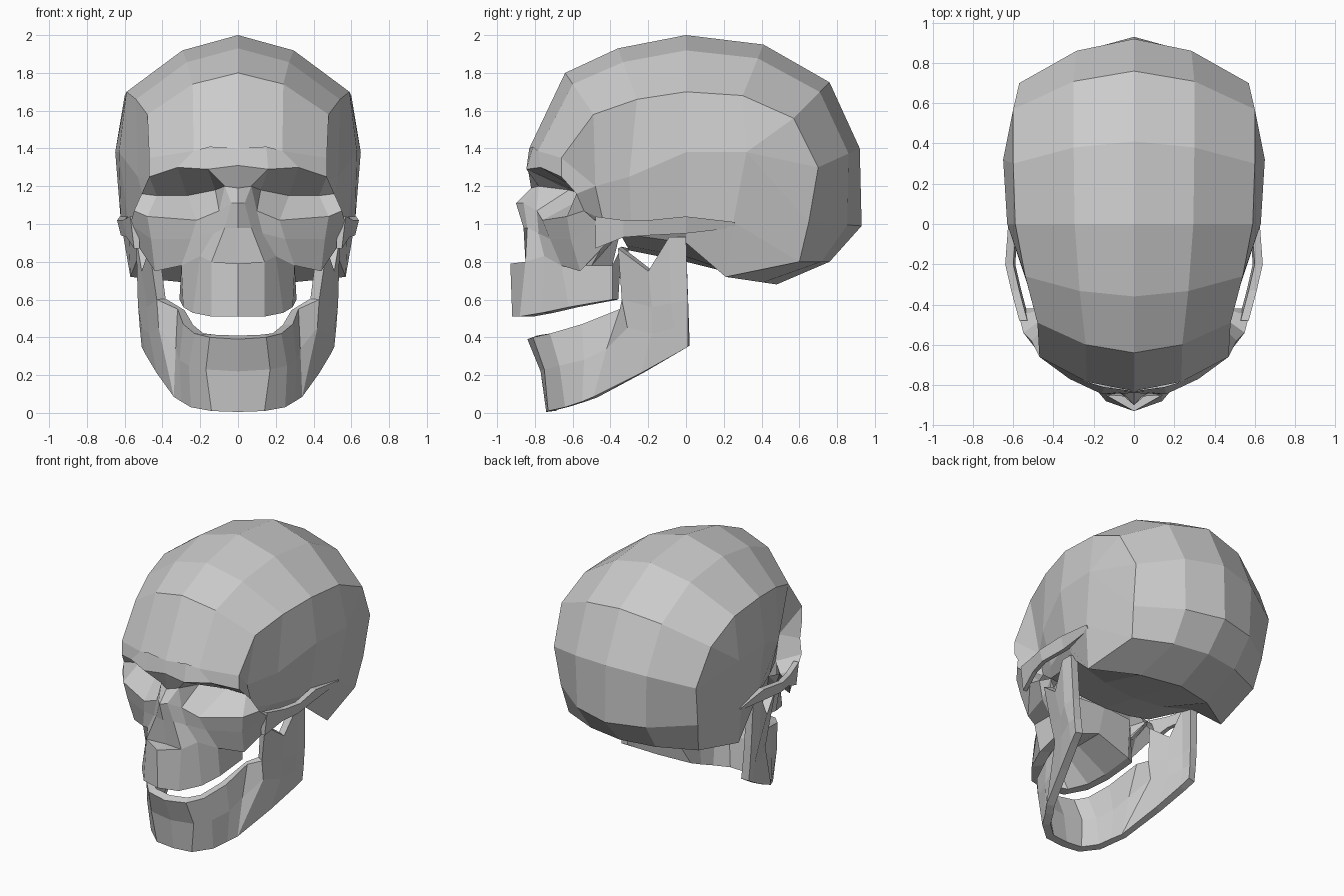
import bpy
import bmesh
from mathutils import Vector

if "Cube" in bpy.data.objects:
    bpy.data.objects.remove(bpy.data.objects["Cube"])

bone = bpy.data.materials.new("bone_grey")
bone.use_nodes = True
colour = (.6, .6, .6, 1)
bone.diffuse_color = colour
bone.node_tree.nodes["Principled BSDF"].inputs["Base Color"].default_value = colour


def skin(bm, rows, centre=(0, 0, 1.1), closed=False):
    """Span quads between rows of points, facing away from a centre.
    Repeated points collapse quads to triangles."""
    faces = []
    for near, far in zip(rows, rows[1:]):
        count = len(near)
        for i in range(count if closed else count - 1):
            j = (i + 1) % count
            corners = list(dict.fromkeys(
                tuple(p) for p in (near[i], near[j], far[j], far[i])))
            if len(corners) > 2:
                face = bm.faces.new([bm.verts.new(p) for p in corners])
                face.normal_update()
                faces.append(face)
    outward = sum(
        f.normal.dot(f.calc_center_median() - Vector(centre)) * f.calc_area()
        for f in faces)
    if outward < 0:
        for face in faces:
            face.normal_flip()


def finish(bm, name, thickness=None):
    """Weld one half, mirror it and optionally give it thickness."""
    bmesh.ops.remove_doubles(bm, verts=bm.verts, dist=.001)
    mesh = bpy.data.meshes.new(name)
    bm.to_mesh(mesh)
    bm.free()
    mesh.materials.append(bone)
    part = bpy.data.objects.new(name, mesh)
    bpy.context.collection.objects.link(part)
    mirror = part.modifiers.new("mirror", "MIRROR")
    mirror.use_axis[0] = True
    mirror.merge_threshold = .002
    if thickness:
        solid = part.modifiers.new("thickness", "SOLIDIFY")
        solid.thickness = thickness
        solid.offset = -1


# Cranium: midline profile (y, z) and the temporal ridge beside it
midline = [(-.83, 1.4), (-.64, 1.8), (-.36, 1.93), (0, 2), (.41, 1.95),
           (.76, 1.75), (.92, 1.4), (.93, .99), (.76, .8), (.48, .68),
           (0, .8), (-.3, .86)]
ridge = [(.47, -.66, 1.35), (.48, -.49, 1.58), (.54, -.26, 1.66),
         (.59, 0, 1.7), (.6, .3, 1.68), (.6, .57, 1.56), (.57, .7, 1.3),
         (.55, .65, 1.01), (.52, .6, .8), (.57, .21, .72),
         (.5, 0, .9), (.42, -.35, .95)]
vault = []
for (y, z), edge in zip(midline, ridge):
    middle = Vector((0, y, z))
    between = middle.lerp(Vector(edge), .27)
    between.x = edge[0] / 2
    vault.append([middle, between, edge])
bm = bmesh.new()
skin(bm, vault)

# Temples: fan from the ridge to the side, then down to the base
temple = (.41, -.48, 1.2)
side_front = (.53, -.3, 1.25)
side_mid = (.63, 0, 1.38)
side_back = (.65, .32, 1.38)
temple_low = (.41, -.44, 1.02)
ear = (.62, .25, 1.01)
low = [temple_low, (.47, -.29, 1), (.58, 0, 1), ear]
skin(bm, [ridge[:10], [temple, temple, side_front, side_mid] + [side_back] * 4 + [ear] * 2])
skin(bm, [[temple, side_front, side_mid, side_back], low])
skin(bm, [low, [ridge[-1], ridge[-1], ridge[-2], ridge[-3]]])
finish(bm, "cranium")

# Brow
bm = bmesh.new()
brow = [(0, -.84, 1.31), (.16, -.845, 1.29), (.32, -.77, 1.3), (.47, -.66, 1.25)]
skin(bm, [[vault[0][0], (.15, -.81, 1.41), vault[0][1], ridge[0]], brow])

# Nose bridge and opening
nasion = (0, -.82, 1.19)
nose_tip = (0, -.9, 1.11)
bridge = (.07, -.78, 1.2)
rim = [(.035, -.86, 1.11), (.1, -.79, 1.07), (.22, -.76, 1.02),
       (.48, -.63, 1.04), (.55, -.54, 1.07)]
cheek = [(.07, -.84, .98), (.13, -.78, .95), (.25, -.72, .92),
         (.46, -.61, .92), (.57, -.46, 1)]
cheek_low = [(.14, -.85, .8), (.2, -.75, .83), (.3, -.66, .78),
             (.44, -.56, .75), (.54, -.42, .9)]
nose_base = (0, -.82, .79)
skin(bm, [brow[:2], [nasion, bridge]])
skin(bm, [[nasion, bridge, bridge], [nose_tip, rim[0], rim[1]]])
skin(bm, [[nose_tip, (0, -.86, .98), nose_base], [rim[0], cheek[0], cheek_low[0]]])

# Eye sockets: roof and floor meeting at the back
outer_rim = (.51, -.58, 1.16)
socket_back = [bridge, (.12, -.62, 1.18), (.27, -.52, 1.15), (.43, -.52, 1.15), outer_rim]
skin(bm, [[bridge] + brow[1:] + [outer_rim], socket_back], (.3, 1, 1.1))
skin(bm, [socket_back, [rim[1]] + rim[1:]], (.3, 1, 1.1))
skin(bm, [[ridge[0], brow[3], outer_rim, rim[4]], [ridge[0], ridge[0], temple, temple_low]])

# Cheeks, closed behind
skin(bm, [rim, cheek, cheek_low])
behind = [(.3, -.5, .78), (.4, -.46, .85), (.46, -.42, .95)]
skin(bm, [cheek_low[2:] + [cheek[4], rim[4]],
          behind + [behind[2], temple_low]], (.45, -.8, 1))
skin(bm, [behind, [ridge[-1]] * 3], (.45, -.8, 1))
finish(bm, "face")

# Upper jaw with tooth rim and palate
bm = bmesh.new()
spine = (0, -.93, .79)
jaw_back = (.3, -.39, .78)
teeth = [(0, -.92, .51), (.14, -.88, .51), (.24, -.76, .53),
         (.29, -.62, .56), (.31, -.39, .6)]
inner = [(x * .8, y * .92, z) for x, y, z in teeth]
palate = [(0, y, .69) for x, y, z in inner]
mouth = (0, -.4, .7)
skin(bm, [[nose_base, nose_base], [spine, cheek_low[0]]], (0, -.8, .5))
skin(bm, [[spine] + cheek_low[:3] + [jaw_back], teeth], mouth)
skin(bm, [teeth, inner, palate], (0, -.6, 1))
skin(bm, [[palate[-1], inner[-1], teeth[-1]],
          [(0, -.3, .87), (.25, -.34, .88), jaw_back]], (0, -1, .7))
skin(bm, [[cheek_low[2], jaw_back], [behind[0], ridge[-1]]], (0, -.5, .8))
finish(bm, "upper_jaw")

# Cheek arches: sections of (outer x, y, bottom, top)
bm = bmesh.new()
sections = [(.57, -.48, .87, 1.04), (.61, -.33, .93, 1.02), (.64, -.2, .94, 1.02),
            (.625, 0, .95, 1.04), (.63, .26, .98, 1.01)]
rings = [[(x, y, top), (x - .02, y, bottom), (x - .05, y, bottom), (x - .04, y, top)]
         for x, y, bottom, top in sections]
skin(bm, rings, closed=True)
for end in (rings[0], rings[-1]):
    bm.faces.new([bm.verts.new(p) for p in end])
bmesh.ops.remove_doubles(bm, verts=bm.verts, dist=.001)
bmesh.ops.recalc_face_normals(bm, faces=bm.faces)
finish(bm, "cheek_arch")

# Lower jaw: columns from the chin back, each top to bottom
bm = bmesh.new()
ramus_front = [(.47, -.36, .87), (.43, -.34, .6), (.42, -.31, .45), (.34, -.49, .085)]
body = [[(0, -.84, .39), (0, -.77, .22), (0, -.74, .005)],
        [(.15, -.81, .4), (.17, -.75, .23), (.14, -.73, .01)],
        [(.23, -.72, .42), (.26, -.67, .25), (.25, -.64, .03)],
        [(.29, -.55, .47), (.31, -.54, .28), (.3, -.55, .06)],
        [(.32, -.35, .55), (.33, -.42, .34), ramus_front[3]]]
ramus = [ramus_front,
         [(.51, -.2, .75), (.48, -.18, .56), (.47, -.18, .42), (.43, -.24, .21)],
         [(.54, -.09, .93), (.53, -.08, .58), (.51, -.06, .45), (.49, -.06, .31)],
         [(.54, 0, .93), (.53, .01, .6), (.52, .01, .45), (.51, .01, .35)]]
skin(bm, body, (0, -.3, .3))
skin(bm, ramus, (0, -.2, .5))
skin(bm, [body[-1], ramus_front[1:]], (.3, 0, .3))
finish(bm, "lower_jaw", .055)
